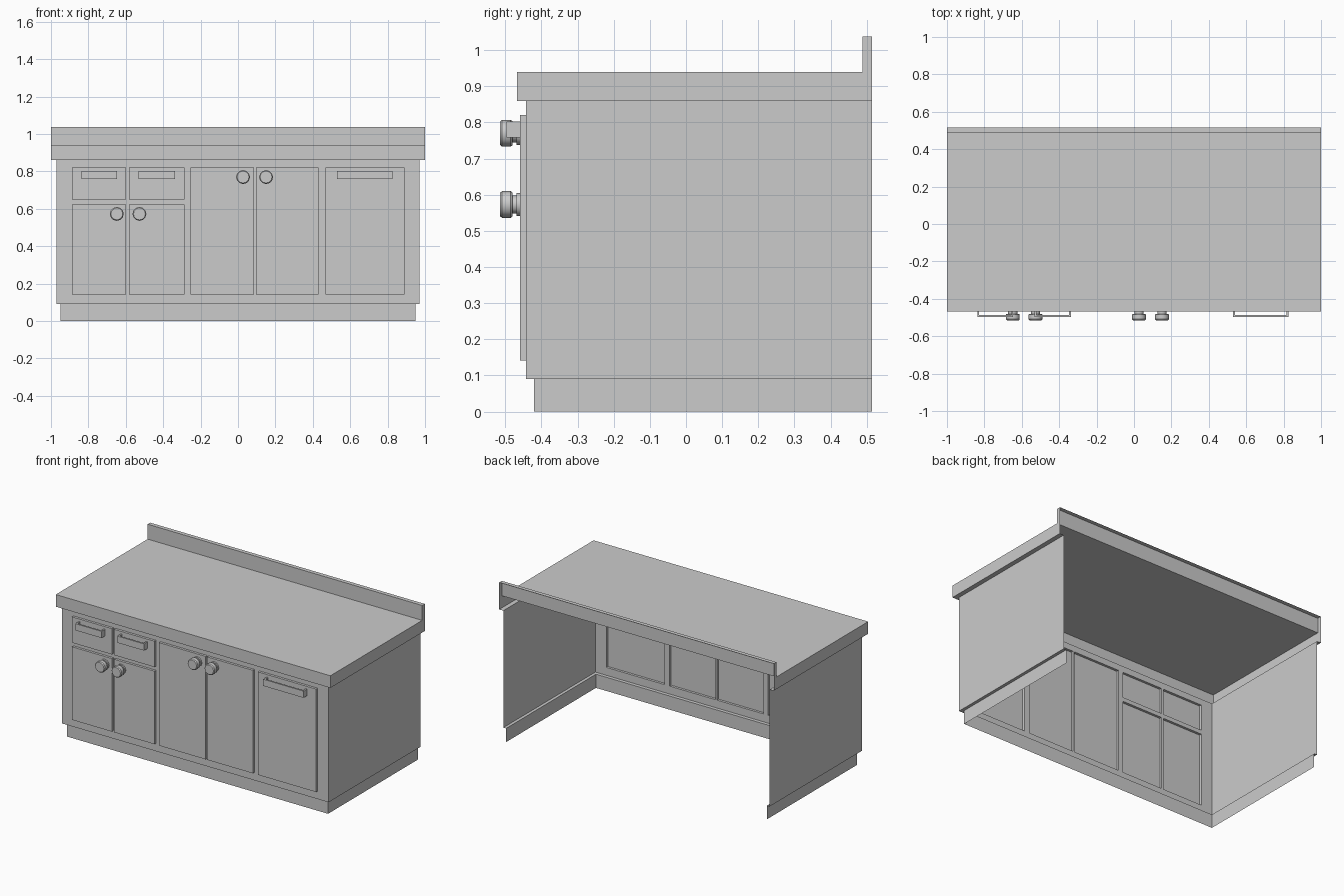
import bpy, bmesh, math

if "Cube" in bpy.data.objects:
    bpy.data.objects.remove(bpy.data.objects["Cube"])

BACK = 0.515        # open back plane
FRONT = -0.443      # cabinet front
DOOR = -0.459       # door faces


def make(name, faces):
    bm = bmesh.new()
    for f in faces:
        bm.faces.new([bm.verts.new(p) for p in f])
    bmesh.ops.remove_doubles(bm, verts=bm.verts, dist=1e-5)
    me = bpy.data.meshes.new(name)
    bm.to_mesh(me)
    bm.free()
    ob = bpy.data.objects.new(name, me)
    bpy.context.collection.objects.link(ob)
    return ob


def u_loop(hx, yf, z):
    return [(-hx, BACK, z), (-hx, yf, z), (hx, yf, z), (hx, BACK, z)]


def loft(a, b, skip=()):
    return [[a[i], a[i + 1], b[i + 1], b[i]] for i in range(3) if i not in skip]


def open_box(x0, x1, y0, y1, z0, z1):
    # front face at y0 plus four sides, back left open at y1
    f = [(x0, y0, z0), (x1, y0, z0), (x1, y0, z1), (x0, y0, z1)]
    b = [(x, y1, z) for x, _, z in f]
    return [f] + [[b[i], b[(i + 1) % 4], f[(i + 1) % 4], f[i]] for i in range(4)]


# toe kick
make("toe_kick", loft(u_loop(0.95, -0.42, 0), u_loop(0.95, -0.42, 0.09)))

# doors and drawers: x0, x1, z0, z1
panels = {
    "drawer_left": (-0.888, -0.598, 0.65, 0.82),
    "drawer_right": (-0.583, -0.286, 0.65, 0.82),
    "small_door_left": (-0.888, -0.598, 0.142, 0.623),
    "small_door_right": (-0.583, -0.286, 0.142, 0.623),
    "tall_door_left": (-0.254, 0.086, 0.142, 0.82),
    "tall_door_right": (0.096, 0.43, 0.142, 0.82),
    "end_door": (0.468, 0.89, 0.142, 0.82),
}
for name, (x0, x1, z0, z1) in panels.items():
    make(name, open_box(x0, x1, DOOR, FRONT, z0, z1))

# cabinet shell: bottom ledge, side walls, front wall with door openings
lo, hi = u_loop(0.97, FRONT, 0.09), u_loop(0.97, FRONT, 0.86)
faces = loft(u_loop(0.95, -0.42, 0.09), lo) + loft(lo, hi, skip=(1,))
xs = sorted({-0.97, 0.97} | {x for p in panels.values() for x in p[:2]})
zs = sorted({0.09, 0.86} | {z for p in panels.values() for z in p[2:]})
for xa, xb in zip(xs, xs[1:]):
    for za, zb in zip(zs, zs[1:]):
        cx, cz = (xa + xb) / 2, (za + zb) / 2
        if not any(p[0] < cx < p[1] and p[2] < cz < p[3] for p in panels.values()):
            faces.append([(xa, FRONT, za), (xb, FRONT, za), (xb, FRONT, zb), (xa, FRONT, zb)])
make("cabinet_shell", faces)

# countertop: overhang underside, skirt, top and backsplash, open at the back
c_lo, c_hi = u_loop(1, -0.467, 0.86), u_loop(1, -0.467, 0.94)
faces = loft(hi, c_lo) + loft(c_lo, c_hi)
profile = [(-0.467, 0.94), (0.488, 0.94), (0.488, 1.038), (BACK, 1.038)]
for (ya, za), (yb, zb) in zip(profile, profile[1:]):
    faces.append([(-1, ya, za), (1, ya, za), (1, yb, zb), (-1, yb, zb)])
end = [(0.488, 0.94), (BACK, 0.94), (BACK, 1.038), (0.488, 1.038)]
faces.append([(1, y, z) for y, z in end])
faces.append([(-1, y, z) for y, z in reversed(end)])
make("countertop", faces)


# bracket handles: extruded U profile
def handle(name, x0, x1, z0=0.759, z1=0.803, t=0.01, yo=-0.496):
    prof = [(x0, DOOR), (x0, yo), (x1, yo), (x1, DOOR),
            (x1 - t, DOOR), (x1 - t, yo + t), (x0 + t, yo + t), (x0 + t, DOOR)]
    n = len(prof)
    b = [(x, y, z0) for x, y in prof]
    t_ = [(x, y, z1) for x, y in prof]
    make(name, [b[::-1], t_] + [[b[i], b[(i + 1) % n], t_[(i + 1) % n], t_[i]] for i in range(n)])


handle("drawer_handle_left", -0.838, -0.646)
handle("drawer_handle_right", -0.532, -0.337)
handle("end_door_handle", 0.53, 0.825)


# turned knobs: (radius, y) profile
def knob(name, cx, cz, n=12):
    prof = [(0.032, DOOR), (0.032, -0.469), (0.025, -0.469), (0.025, -0.48),
            (0.033, -0.48), (0.037, -0.485), (0.037, -0.509), (0.032, -0.515)]
    rings = [[(cx + r * math.cos(a), y, cz + r * math.sin(a))
              for a in (2 * math.pi * k / n for k in range(n))] for r, y in prof]
    fs = [rings[-1]]
    for a, b in zip(rings, rings[1:]):
        fs += [[a[i], a[(i + 1) % n], b[(i + 1) % n], b[i]] for i in range(n)]
    ob = make(name, fs)
    bpy.ops.object.select_all(action='DESELECT')
    ob.select_set(True)
    bpy.context.view_layer.objects.active = ob
    bpy.ops.object.shade_smooth_by_angle(angle=math.radians(35))


knob("small_door_knob_left", -0.648, 0.573)
knob("small_door_knob_right", -0.527, 0.573)
knob("tall_door_knob_left", 0.027, 0.77)
knob("tall_door_knob_right", 0.15, 0.77)
